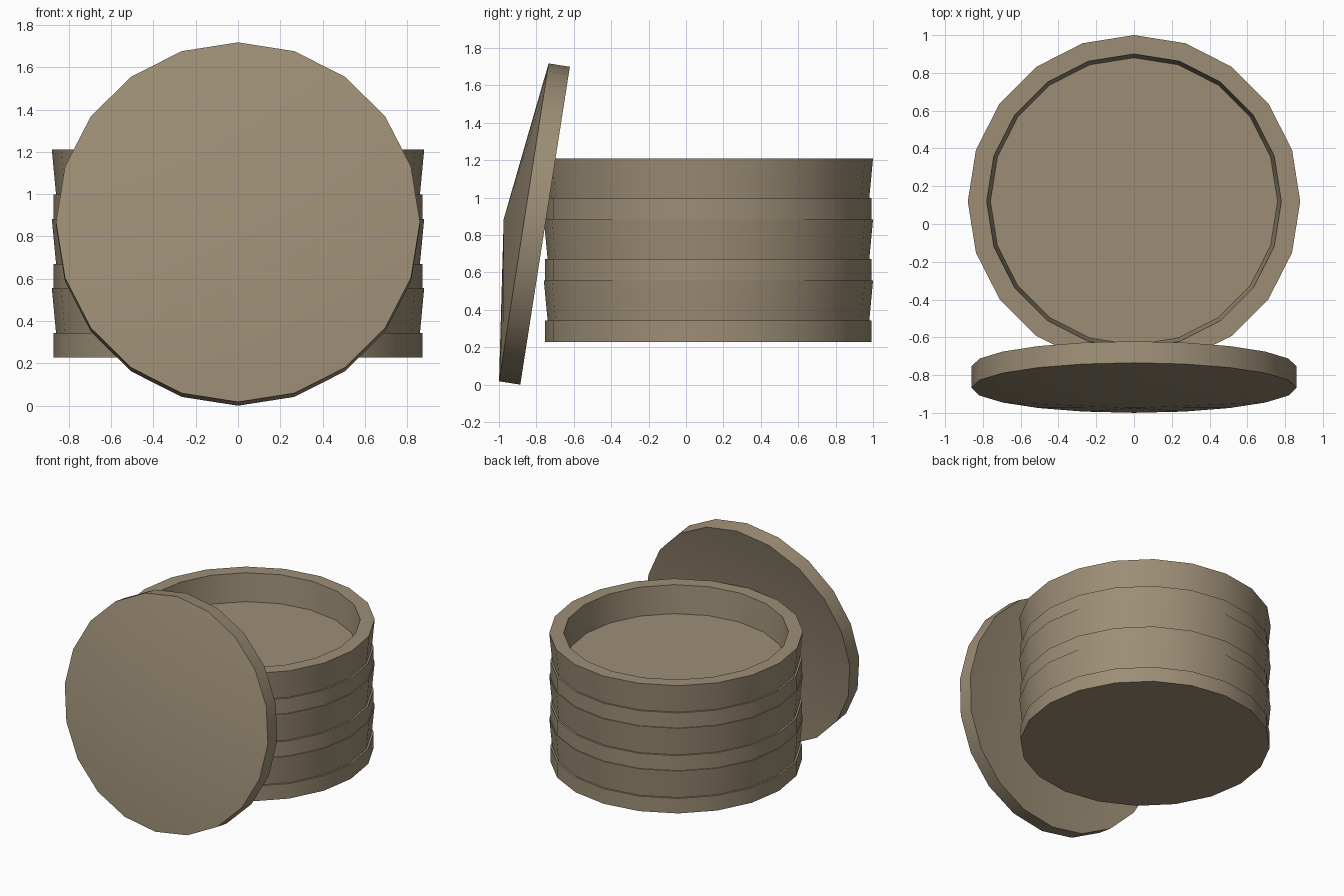
import bpy, bmesh, math

if "Cube" in bpy.data.objects:
    bpy.data.objects.remove(bpy.data.objects["Cube"])

SIDES = 20

# one woven-bamboo tan colour
tan = bpy.data.materials.new("bamboo tan")
tan.diffuse_color = (0.335, 0.27, 0.18, 1)
tan.use_nodes = True
tan.node_tree.nodes["Principled BSDF"].inputs["Base Color"].default_value = tan.diffuse_color


def lathe(name, profile, location, tilt=0.0):
    """Turn a (radius, height) profile round z; radius 0 makes a pole."""
    bm = bmesh.new()
    rings = []
    for r, z in profile:
        if r == 0:
            rings.append([bm.verts.new((0, 0, z))] * SIDES)
        else:
            rings.append([bm.verts.new((r * math.sin(2 * math.pi * i / SIDES),
                                        r * math.cos(2 * math.pi * i / SIDES), z))
                          for i in range(SIDES)])
    for a, b in zip(rings, rings[1:]):
        for i in range(SIDES):
            j = (i + 1) % SIDES
            corners = list(dict.fromkeys((a[i], a[j], b[j], b[i])))
            bm.faces.new(corners)
    bmesh.ops.recalc_face_normals(bm, faces=bm.faces)
    mesh = bpy.data.meshes.new(name)
    bm.to_mesh(mesh)
    bm.free()
    mesh.materials.append(tan)
    ob = bpy.data.objects.new(name, mesh)
    bpy.context.collection.objects.link(ob)
    ob.location = location
    ob.rotation_euler = (tilt, 0, 0)
    bpy.ops.object.select_all(action='DESELECT')
    ob.select_set(True)
    bpy.context.view_layer.objects.active = ob
    bpy.ops.object.shade_smooth_by_angle(angle=math.radians(30))
    return ob


# three stacked steamer trays: base band, flared wall, recessed floor
tray = [(0, 0), (0.873, 0), (0.873, 0.115), (0.86, 0.115),
        (0.88, 0.327), (0.78, 0.327), (0.76, 0.115), (0, 0.115)]
for i, level in enumerate(("bottom", "middle", "top")):
    lathe(level + "_tray", tray, (0, 0.12, 0.229 + 0.327 * i))

# shallow conical lid, hollow behind, leaning against the front of the stack
lid = [(0, 0.109), (0.86, 0), (0.86, 0.115), (0, 0.224)]
lathe("leaning_lid", lid, (0, -0.7535, 0.85), math.radians(90 - 8.86))
